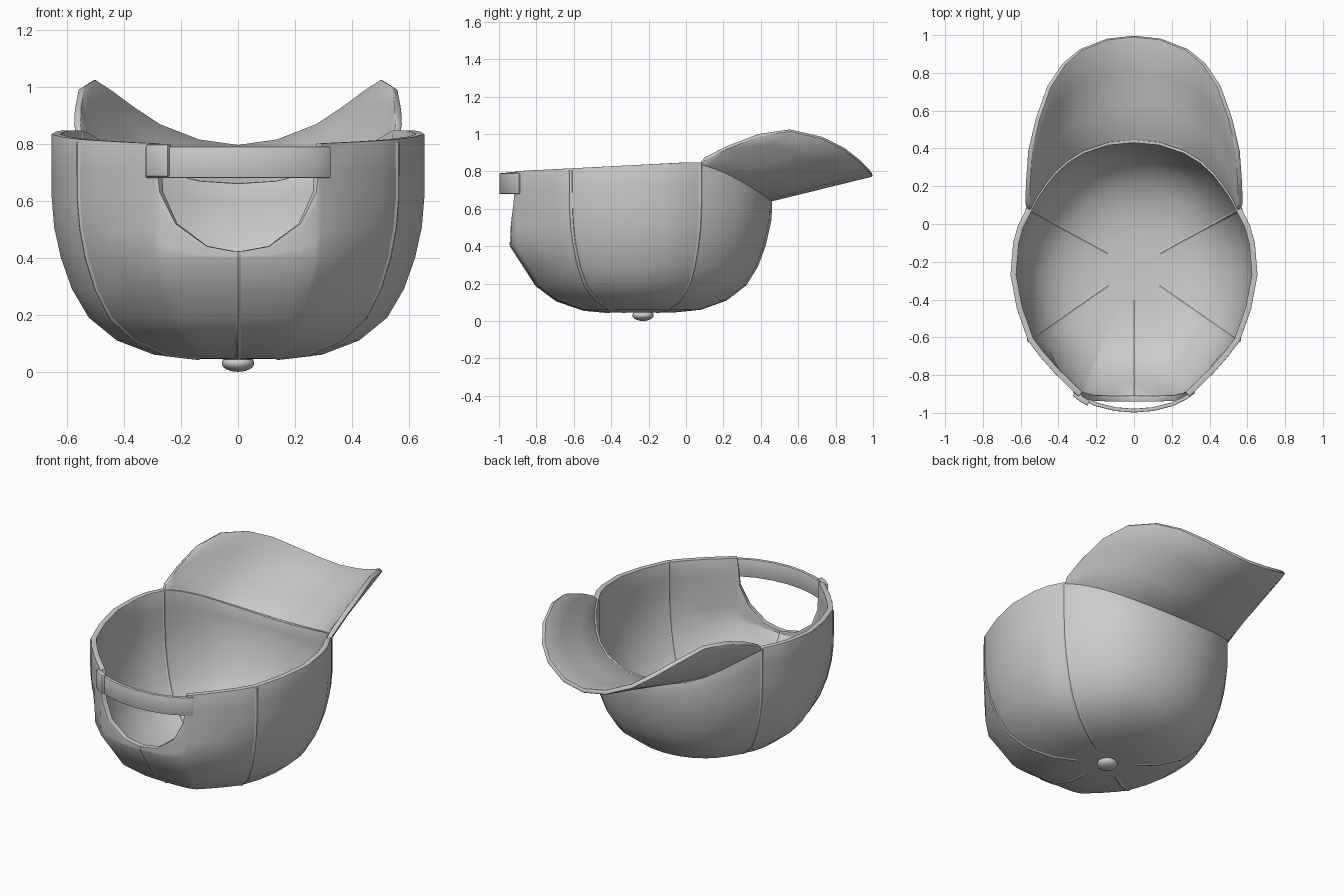
import bpy, bmesh
from mathutils import Vector

if "Cube" in bpy.data.objects:
    bpy.data.objects.remove(bpy.data.objects["Cube"])

CY = -0.23                      # crown axis position in y


def finish(obj, angle=0.7):
    """Apply modifiers, then smooth shade."""
    bpy.ops.object.select_all(action='DESELECT')
    obj.select_set(True)
    bpy.context.view_layer.objects.active = obj
    for m in list(obj.modifiers):
        bpy.ops.object.modifier_apply(modifier=m.name)
    bpy.ops.object.shade_smooth_by_angle(angle=angle)


def sheet(name, rows, thick, offset=0.0, closed=False, pole=None, bevel=0.006):
    """Thickened grid surface from rows of points, optional pole fan."""
    bm = bmesh.new()
    vs = [[bm.verts.new(p) for p in r] for r in rows]
    n = len(rows[0])
    span = range(n if closed else n - 1)
    if pole:
        c = bm.verts.new(pole)
        for i in span:
            bm.faces.new((c, vs[0][i], vs[0][(i + 1) % n]))
    for a, b in zip(vs, vs[1:]):
        for i in span:
            j = (i + 1) % n
            bm.faces.new((a[i], b[i], b[j], a[j]))
    bmesh.ops.recalc_face_normals(bm, faces=bm.faces)
    bm.faces.ensure_lookup_table()
    bm.normal_update()
    if bm.faces[0].normal.z > 0:
        bmesh.ops.reverse_faces(bm, faces=bm.faces)
    me = bpy.data.meshes.new(name)
    bm.to_mesh(me)
    bm.free()
    ob = bpy.data.objects.new(name, me)
    bpy.context.collection.objects.link(ob)
    s = ob.modifiers.new("thickness", 'SOLIDIFY')
    s.thickness, s.offset, s.use_even_offset = thick, offset, True
    b = ob.modifiers.new("soft_edge", 'BEVEL')
    b.width, b.segments, b.limit_method, b.angle_limit = bevel, 2, 'ANGLE', 1.0
    finish(ob)
    return ob


def mirrored(half):
    """Full row from a half row that runs from x = 0 outwards."""
    return [(-x, y, z) for x, y, z in reversed(half[1:])] + half


# crown outline seen from above, back centre round to front centre
back = [(0, -.945), (.11, -.945), (.22, -.938), (.275, -.922), (.295, -.912)]
side = [(.42, -.79), (.5, -.7), (.56, -.62), (.62, -.45), (.654, -.27),
        (.64, -.1), (.615, -.01)]
front = [(.57, .08), (.55, .12), (.525, .165), (.49, .215), (.44, .28),
         (.37, .345), (.28, .40), (.14, .447), (0, .46)]
plan = back + side + front
opening = [.42, .44, .52, .63]                     # rim height in the back opening
lower = [(.07, .044), (.25, .046), (.45, .06), (.65, .11), (.8, .19), (.89, .29)]


def rim_z(i):
    y = plan[i][1]
    if i < len(opening):
        return opening[i]
    if y > .05:
        return .85 - .19 * ((y - .05) / .41) ** 1.5
    return .80 + .05 * (y + .93) / .98


def column(i):
    """Points of the crown from the button to the rim."""
    x, y = plan[i]
    r0 = .99 if y < -.75 else .95
    prof = list(lower)
    for k in range(5):
        z = .4 + (rim_z(i) - .4) * k / 4
        prof.append((r0 + (1 - r0) * min(1, (z - .4) / .15), z))
    return [(x * r, CY + (y - CY) * r, z) for r, z in prof]


# crown shell
cols = [column(i) for i in range(len(plan))]
cols += [[(-x, y, z) for x, y, z in c] for c in reversed(cols[1:-1])]
crown = sheet("crown", list(zip(*cols)), .03, -1, closed=True, pole=(0, CY, .044))

# raised seams between the panels
centre = Vector((0, CY, .6))


def seam(name, pts):
    cu = bpy.data.curves.new(name, 'CURVE')
    cu.dimensions = '3D'
    cu.bevel_depth, cu.bevel_resolution, cu.use_fill_caps = .019, 2, True
    sp = cu.splines.new('POLY')
    sp.points.add(len(pts) - 1)
    for q, p in zip(sp.points, pts):
        v = Vector(p)
        v += (centre - v).normalized() * .015
        q.co = (*v, 1)
    ob = bpy.data.objects.new(name, cu)
    bpy.context.collection.objects.link(ob)
    bpy.ops.object.select_all(action='DESELECT')
    ob.select_set(True)
    bpy.context.view_layer.objects.active = ob
    bpy.ops.object.convert(target='MESH')
    finish(bpy.context.view_layer.objects.active)


seam("seam_back", column(0)[1:])
for label, i in (("seam_rear", 7), ("seam_front", 12)):
    for tag, s in (("right", 1), ("left", -1)):
        pts = [(s * x, y, z) for x, y, z in column(i)[1:]]
        pts[-1] = (pts[-1][0], pts[-1][1], pts[-1][2] - .005)
        seam(label + "_" + tag, pts)

# curved brim, ruled from the front rim to its outer edge
outer = [(0, .995, .785), (.14, .98, .805), (.28, .925, .86), (.37, .85, .92),
         (.45, .73, .98), (.51, .56, 1.02), (.55, .39, .995), (.562, .22, .93),
         (.564, .1, .87)]
inner = [(plan[i][0] * .98, CY + (plan[i][1] - CY) * .98, rim_z(i) - .01)
         for i in range(len(plan) - 1, 11, -1)]
rows = []
for t in (0, .33, .67, 1):
    rows.append(mirrored([tuple(Vector(a).lerp(Vector(b), t))
                          for a, b in zip(inner, outer)]))
sheet("brim", rows, .026, bevel=.007)

# adjusting strap across the back opening and its end tab
arc = [(0, -.988), (.1, -.98), (.2, -.955), (.27, -.922), (.32, -.885)]
sheet("back_strap", [mirrored([(x, y, z) for x, y in arc]) for z in (.68, .79)],
      .02, bevel=.004)
tab = [(-.315, -.897), (-.275, -.93), (-.24, -.948)]
sheet("strap_tab", [[(x, y, z) for x, y in tab] for z in (.685, .797)],
      .03, bevel=.004)

# button at the crown centre
bpy.ops.mesh.primitive_uv_sphere_add(segments=20, ring_count=12, radius=1,
                                     location=(0, CY, .03))
button = bpy.context.object
button.name = "button"
button.scale = (.057, .057, .03)
finish(button)
